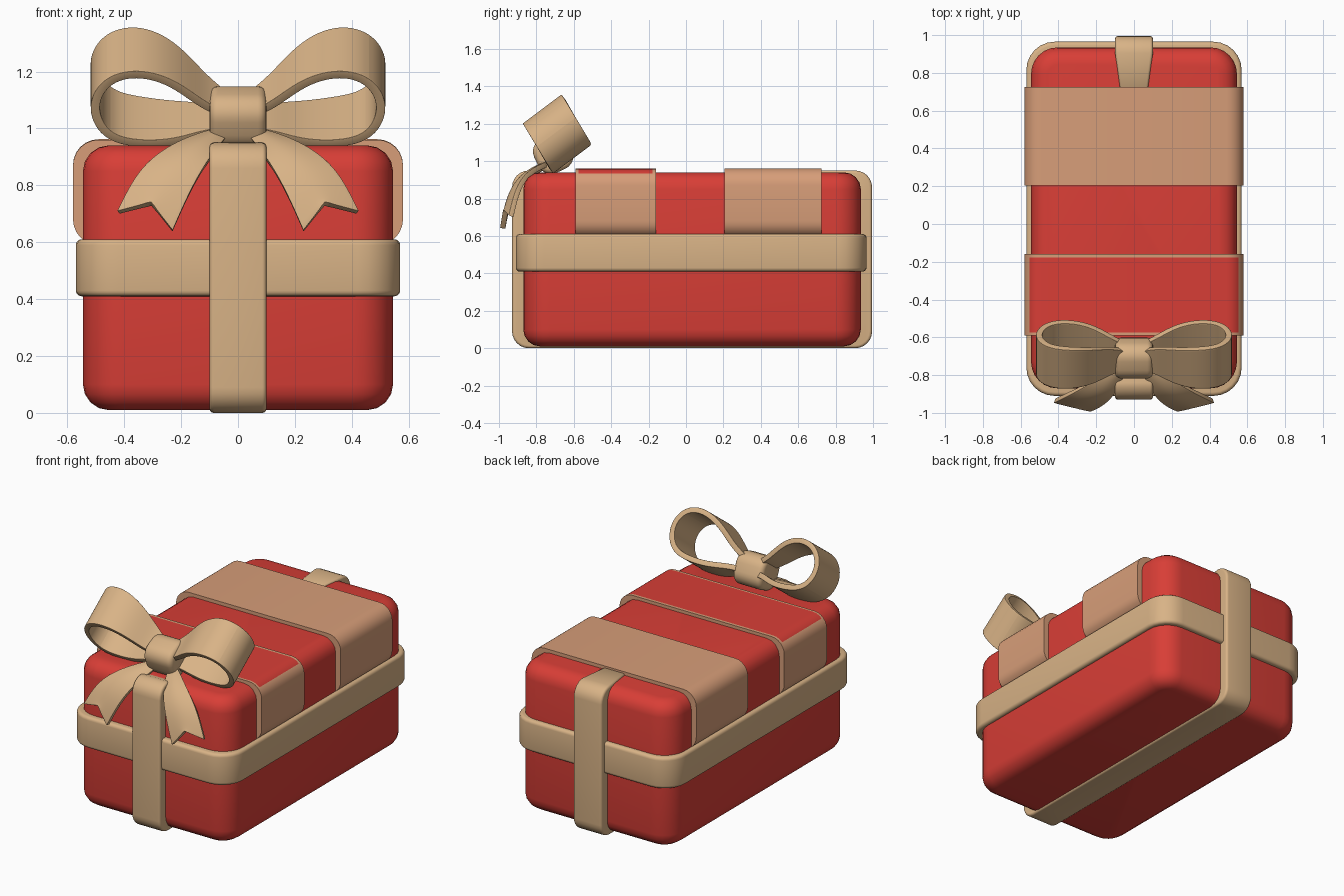
import bpy, bmesh, math
from mathutils import Vector

cube = bpy.data.objects.get("Cube")
if cube:
    bpy.data.objects.remove(cube, do_unlink=True)


def material(name, rgb):
    m = bpy.data.materials.new(name)
    m.use_nodes = True
    m.diffuse_color = (*rgb, 1)
    m.node_tree.nodes["Principled BSDF"].inputs["Base Color"].default_value = (*rgb, 1)
    return m


RED = material("wrapping_red", (0.69, 0.048, 0.037))
TAN = material("ribbon_tan", (0.69, 0.45, 0.24))
SALMON = material("band_salmon", (0.68, 0.34, 0.19))


def finish(name, bm, *mats):
    me = bpy.data.meshes.new(name)
    bm.to_mesh(me)
    bm.free()
    for m in mats:
        me.materials.append(m)
    ob = bpy.data.objects.new(name, me)
    bpy.context.collection.objects.link(ob)
    bpy.ops.object.select_all(action='DESELECT')
    ob.select_set(True)
    bpy.context.view_layer.objects.active = ob
    bpy.ops.object.shade_smooth_by_angle(angle=math.radians(40))
    return ob


def rounded_box(lo, hi, axis, radius, rim=0.0):
    """Box with a large radius along one axis and a smaller one on the rims."""
    bm = bmesh.new()
    bmesh.ops.create_cube(bm, size=1)
    lo, hi = Vector(lo), Vector(hi)
    for v in bm.verts:
        v.co = (lo + hi) / 2 + v.co * (hi - lo)
    long_edges = [e for e in bm.edges
                  if abs((e.verts[0].co - e.verts[1].co).normalized()[axis]) > 0.9]
    bmesh.ops.bevel(bm, geom=long_edges, offset=radius, segments=6,
                    profile=0.5, affect='EDGES')
    if rim:
        rims = [e for e in bm.edges if e.calc_face_angle(0) > 1]
        bmesh.ops.bevel(bm, geom=rims, offset=rim, segments=4,
                        profile=0.5, affect='EDGES')
    return bm


def cut(bm, y):
    bmesh.ops.bisect_plane(bm, geom=bm.verts[:] + bm.edges[:] + bm.faces[:],
                           plane_co=(0, y, 0), plane_no=(0, 1, 0))


# Box and the ribbon around its middle
finish("gift_box", rounded_box((-0.545, -0.87, 0.01), (0.545, 0.935, 0.94), 2, 0.14, 0.09), RED)
finish("side_ribbon", rounded_box((-0.57, -0.91, 0.41), (0.57, 0.965, 0.61), 2, 0.15, 0.02), TAN)

# Lengthwise ribbon, dipping under the paper between the two ends of the lid
bm = rounded_box((-0.1, -0.93, 0), (0.1, 0.995, 0.95), 0, 0.09, 0.015)
for y, dip in ((0.72, 0), (0.66, 0.05), (-0.66, 0.05), (-0.72, 0)):
    cut(bm, y)
    for v in bm.verts:
        if abs(v.co.y - y) < 0.001 and v.co.z > 0.5:
            v.co.z -= dip
            v.co.x *= 0.75
finish("long_ribbon", bm, TAN)

# Wide bands across the lid; the front one has a red top with a thin border
finish("back_band", rounded_box((-0.58, 0.205, 0.59), (0.58, 0.725, 0.962), 1, 0.09), SALMON)
bm = rounded_box((-0.58, -0.59, 0.59), (0.58, -0.16, 0.96), 1, 0.09)
cut(bm, -0.575)
cut(bm, -0.178)
for f in bm.faces:
    f.normal_update()
    c = f.calc_center_median()
    if f.normal.z > 0.7 and -0.575 < c.y < -0.178:
        f.material_index = 1
finish("front_band", bm, SALMON, RED)


def ribbon_strip(name, rows, thickness, sharp_end=False):
    """Smooth mirrored ribbon skinned over rows of points."""
    bm = bmesh.new()
    crease = bm.verts.layers.float.new("crease_vert")
    grid = [[bm.verts.new(p) for p in row] for row in rows]
    for a, b in zip(grid, grid[1:]):
        for i in range(len(a) - 1):
            bm.faces.new((a[i], a[i + 1], b[i + 1], b[i]))
    if sharp_end:
        for v in grid[-1]:
            v[crease] = 1
    ob = finish(name, bm, TAN)
    mirror = ob.modifiers.new("Mirror", 'MIRROR')
    mirror.use_mirror_merge = False
    ob.modifiers.new("Smooth", 'SUBSURF').levels = 3
    ob.modifiers["Smooth"].render_levels = 3
    solid = ob.modifiers.new("Thickness", 'SOLIDIFY')
    solid.thickness, solid.offset = thickness, 0
    bev = ob.modifiers.new("Round rim", 'BEVEL')
    bev.width, bev.segments = thickness * 0.4, 3
    bev.limit_method, bev.angle_limit = 'ANGLE', math.radians(60)
    for p in ob.data.polygons:
        p.use_smooth = True
    return ob


# Bow loops: a tilted loop path, pinched towards the knot
across, up = Vector((0, 0.8, 0.6)), Vector((0, -0.5, 0.85))
path = [(0.03, 0.03), (0.12, 0.05), (0.22, 0.125), (0.34, 0.16), (0.46, 0.135),
        (0.52, 0.02), (0.47, -0.11), (0.35, -0.14), (0.22, -0.12), (0.12, -0.06),
        (0.03, -0.03)]
rows = []
for x, v in path:
    t = min(x / 0.28, 1)
    centre = Vector((x, -0.7 + 0.015 * t, 1.04 + 0.1 * t))
    half = 0.045 + 0.085 * t
    rows.append([centre + up * v + across * half * s for s in (-1, -0.35, 0.35, 1)])
ribbon_strip("bow_loops", rows, 0.032)

# Bow tails: two edge curves with a raised centre and a notched end
inner = [(0.03, -0.72, 0.98), (0.09, -0.88, 0.91), (0.16, -0.95, 0.8), (0.23, -0.98, 0.64)]
outer = [(0.07, -0.72, 0.99), (0.21, -0.83, 0.95), (0.345, -0.9, 0.86), (0.42, -0.935, 0.705)]
rows = []
for i, (a, b) in enumerate(zip(inner, outer)):
    a, b = Vector(a), Vector(b)
    mid = (a + b) / 2 + Vector((0, -0.015, 0.01))
    if i == 3:
        mid = Vector((0.305, -0.965, 0.735))
    rows.append([a, mid, b])
ribbon_strip("bow_tails", rows, 0.028, sharp_end=True)

# Knot
knot = finish("bow_knot", rounded_box((-0.1, -0.1, -0.1), (0.1, 0.1, 0.1), 0, 0.075, 0.03), TAN)
knot.location = (0, -0.71, 1.04)
knot.rotation_euler.x = math.radians(25)
